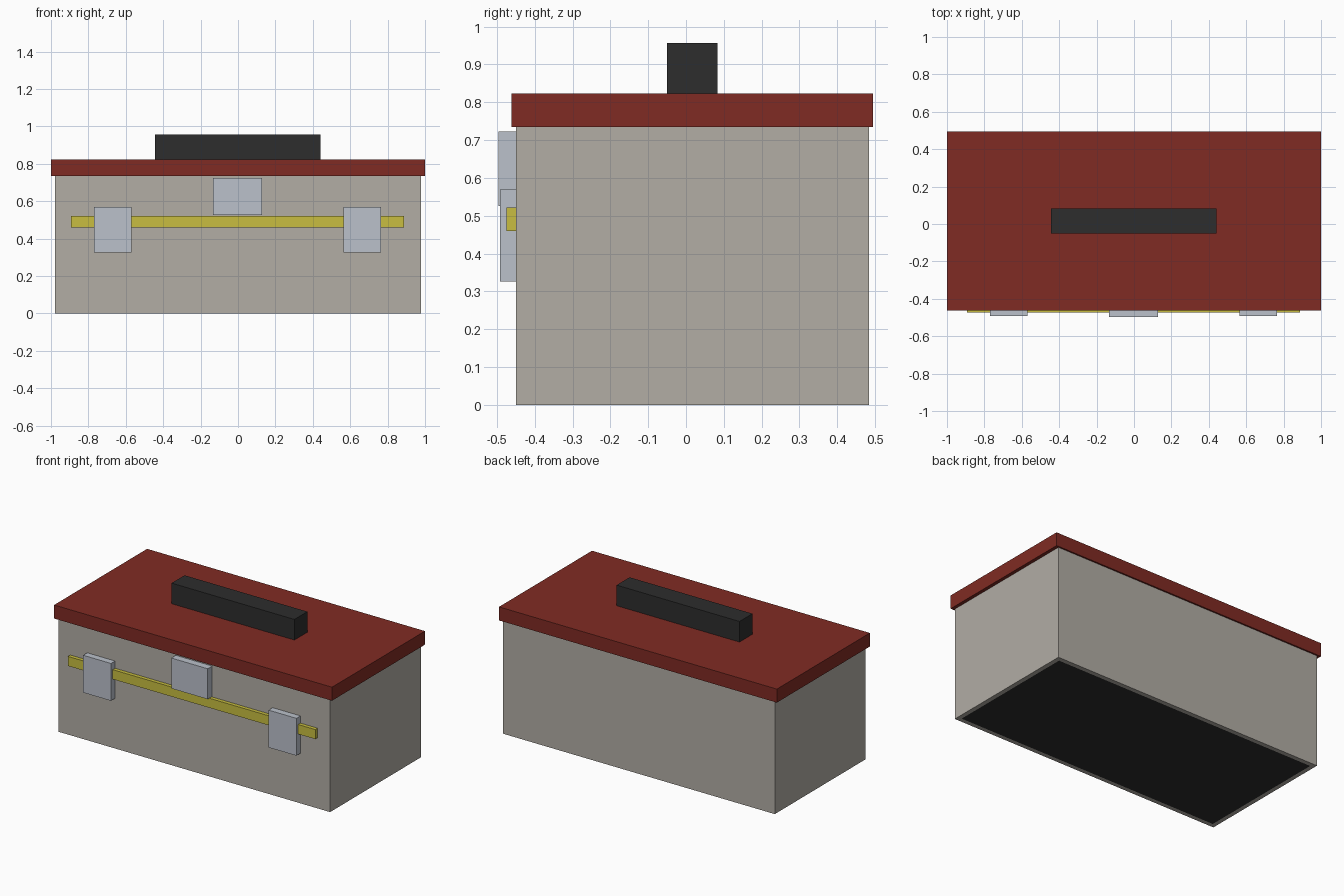
import bpy
import bmesh

cube = bpy.data.objects.get("Cube")
if cube:
    bpy.data.objects.remove(cube, do_unlink=True)


def material(name, rgb):
    mat = bpy.data.materials.new(name)
    mat.use_nodes = True
    color = (*rgb, 1.0)
    mat.diffuse_color = color
    mat.node_tree.nodes["Principled BSDF"].inputs["Base Color"].default_value = color
    return mat


red = material("dark red", (0.216, 0.024, 0.017))
grey = material("warm grey", (0.445, 0.418, 0.376))
yellow = material("mustard yellow", (0.578, 0.515, 0.053))
steel = material("pale steel", (0.497, 0.533, 0.597))
black = material("charcoal", (0.026, 0.026, 0.026))


def box(name, mat, xs, ys, zs):
    """Axis-aligned box given by its extent along each axis."""
    bm = bmesh.new()
    bmesh.ops.create_cube(bm, size=1)
    for v in bm.verts:
        v.co = [r[0] if c < 0 else r[1] for c, r in zip(v.co, (xs, ys, zs))]
    mesh = bpy.data.meshes.new(name)
    bm.to_mesh(mesh)
    bm.free()
    mesh.materials.append(mat)
    obj = bpy.data.objects.new(name, mesh)
    bpy.context.collection.objects.link(obj)
    return obj


FRONT = -0.45
LID_BOTTOM, LID_TOP = 0.735, 0.823

# Body with a dark panel inset in its underside
body = box("body", grey, (-0.978, 0.978), (FRONT, 0.484), (0, LID_BOTTOM))
body.data.materials.append(black)
bm = bmesh.new()
bm.from_mesh(body.data)
bm.normal_update()
underside = [f for f in bm.faces if f.normal.z < -0.5]
bmesh.ops.inset_region(bm, faces=underside, thickness=0.04)
for f in underside:
    f.material_index = 1
bm.to_mesh(body.data)
bm.free()

# Overhanging lid and carrying handle
box("lid", red, (-1, 1), (-0.462, 0.494), (LID_BOTTOM, LID_TOP))
box("handle", black, (-0.443, 0.441), (-0.05, 0.083), (LID_TOP, 0.957))

# Front trim and latches
box("trim_strip", yellow, (-0.892, 0.888), (-0.474, FRONT), (0.46, 0.522))
box("centre_latch", steel, (-0.133, 0.129), (-0.496, FRONT), (0.525, 0.723))
for side, x in (("left", 0.665), ("right", -0.67)):
    box(side + "_latch", steel, (x - 0.1, x + 0.1), (-0.492, FRONT), (0.326, 0.569))
